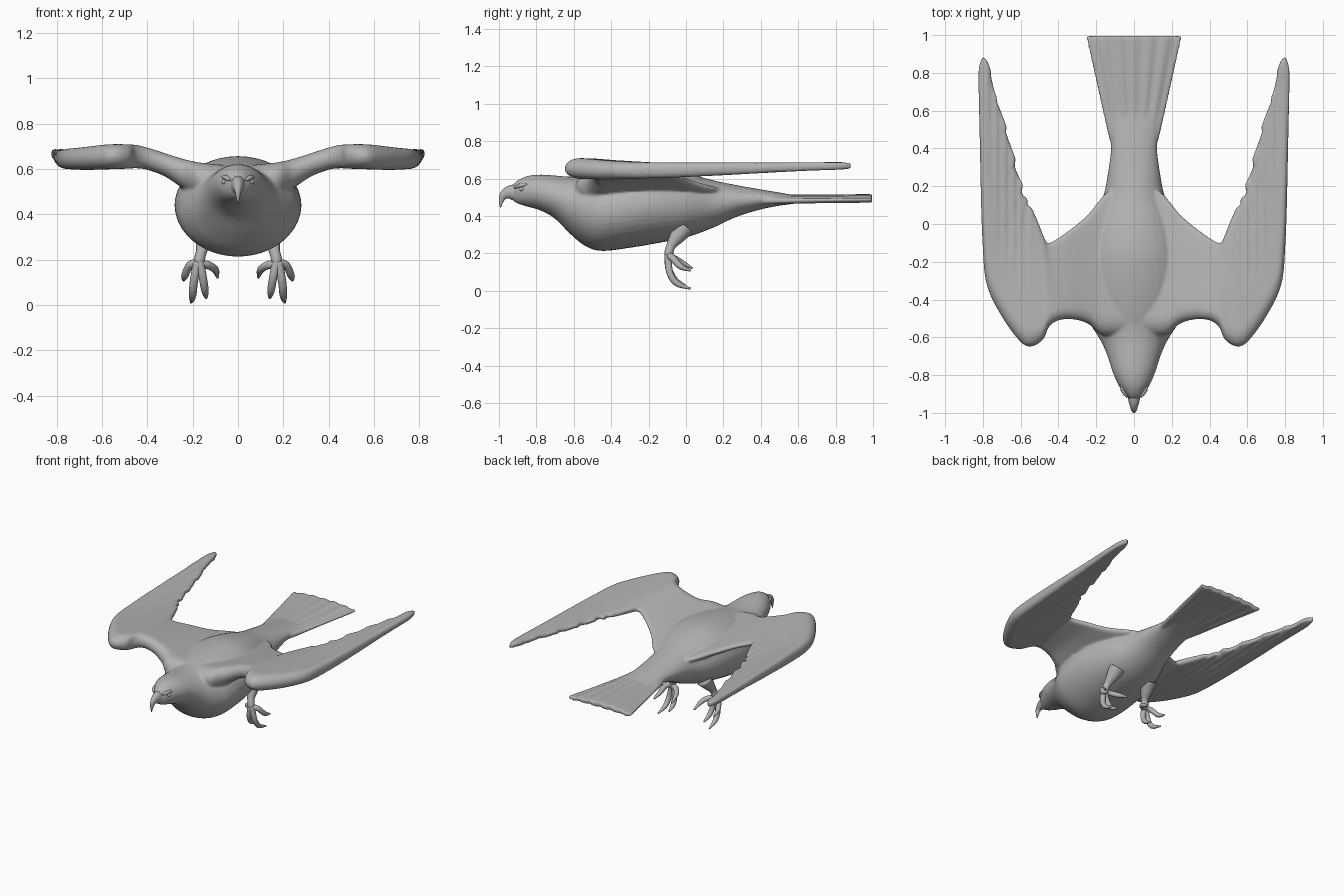
import bpy, bmesh, math
from mathutils import Vector

if "Cube" in bpy.data.objects:
    bpy.data.objects.remove(bpy.data.objects["Cube"])

grey = bpy.data.materials.new("plain grey")
grey.diffuse_color = (0.45, 0.45, 0.45, 1)
grey.use_nodes = True
grey.node_tree.nodes["Principled BSDF"].inputs["Base Color"].default_value = grey.diffuse_color


def smooth_rows(rows, steps):
    """Catmull-Rom interpolation through rows of numbers."""
    out, n = [], len(rows)
    for i in range(n - 1):
        a, b, c, d = (rows[max(0, min(n - 1, i + k))] for k in (-1, 0, 1, 2))
        for s in range(steps):
            t = s / steps
            out.append([0.5 * (2 * q + (r - p) * t + (2 * p - 5 * q + 4 * r - w) * t * t
                               + (3 * q - p - 3 * r + w) * t ** 3)
                        for p, q, r, w in zip(a, b, c, d)])
    out.append(list(rows[-1]))
    return out


def loft(bm, rings):
    """Skin closed rings of equal length and cap both ends."""
    vs = [[bm.verts.new(p) for p in ring] for ring in rings]
    n = len(vs[0])
    for a, b in zip(vs, vs[1:]):
        for i in range(n):
            j = (i + 1) % n
            bm.faces.new((a[i], a[j], b[j], b[i]))
    bm.faces.new(vs[0][::-1])
    bm.faces.new(vs[-1])


def tube(bm, points, sx=1.0, sides=12):
    """Tapered tube through rows of x, y, z, radius."""
    rows = smooth_rows(points, 5)
    rings = []
    for i, row in enumerate(rows):
        p = Vector(row[:3])
        t = (Vector(rows[min(i + 1, len(rows) - 1)][:3]) - Vector(rows[max(i - 1, 0)][:3])).normalized()
        u = Vector((1, 0, 0))
        u = (u - t * u.dot(t)).normalized()
        v = t.cross(u)
        r = max(row[3], 0.002)
        rings.append([p + r * (u * sx * math.cos(a) + v * math.sin(a))
                      for a in (math.tau * k / sides for k in range(sides))])
    loft(bm, rings)


def finish(name, bm):
    bmesh.ops.recalc_face_normals(bm, faces=bm.faces)
    me = bpy.data.meshes.new(name)
    bm.to_mesh(me)
    bm.free()
    me.materials.append(grey)
    me.shade_smooth()
    ob = bpy.data.objects.new(name, me)
    bpy.context.collection.objects.link(ob)
    return ob


# Head and torso: y, half width, bottom z, top z
TORSO = [(-.937, .006, .515, .53), (-.928, .024, .485, .562), (-.90, .05, .466, .59),
         (-.85, .084, .45, .613), (-.78, .114, .43, .621), (-.70, .14, .385, .616),
         (-.62, .175, .305, .61), (-.54, .225, .24, .613), (-.45, .265, .213, .63),
         (-.30, .28, .23, .65), (-.15, .265, .255, .655), (0, .225, .285, .63),
         (.14, .165, .335, .592), (.27, .138, .395, .565), (.40, .122, .435, .542),
         (.50, .125, .455, .525), (.60, .14, .468, .508)]
bm = bmesh.new()
angles = [math.tau * k / 40 for k in range(40)]
loft(bm, [[(w * math.cos(a), y, (lo + hi) / 2 + (hi - lo) / 2 * math.sin(a)) for a in angles]
          for y, w, lo, hi in smooth_rows(TORSO, 4)])

# Fanned tail with feather ridges: y, half width, centre z, half thickness
TAIL = [(.36, .10, .49, .03), (.45, .13, .492, .026), (.60, .165, .492, .02),
        (.80, .21, .494, .018), (.97, .248, .496, .018), (.996, .25, .496, .016)]
rings = []
for y, w, z, h in smooth_rows(TAIL, 8):
    ring = []
    for k in range(96):
        a = math.tau * k / 96
        c, s = math.cos(a), math.sin(a)
        ridge = 0.004 * math.cos(c * 6 * math.pi) * min(1, max(0, (y - .45) / .2))
        ring.append((w * c, y, z - .012 * c * c + ridge + h * math.copysign(abs(s) ** .5, s)))
    rings.append(ring)
loft(bm, rings)

# Wings: leading x, y, trailing x, y, front centre z, thickness, trailing z
WING = [(0, -.58, 0, .22, .55, .14, .53), (.16, -.59, .14, .17, .555, .16, .54),
        (.24, -.53, .25, .045, .58, .14, .575), (.32, -.505, .36, -.045, .62, .11, .615),
        (.40, -.51, .45, -.10, .648, .105, .64), (.45, -.545, .475, -.07, .655, .112, .65),
        (.48, -.61, .495, -.02, .655, .116, .65), (.54, -.648, .515, .03, .655, .118, .65),
        (.60, -.625, .53, .07, .652, .118, .65), (.70, -.49, .555, .13, .645, .108, .65),
        (.78, -.32, .575, .18, .643, .095, .65), (.802, -.10, .605, .28, .645, .085, .65),
        (.812, .20, .645, .42, .652, .07, .655), (.818, .50, .69, .57, .66, .052, .66),
        (.823, .70, .735, .70, .665, .044, .665), (.822, .82, .76, .82, .668, .04, .668),
        (.803, .885, .78, .87, .668, .03, .668)]
CHORD = 36


def wing_ring(row, u, side):
    lx, ly, tx, ty, zf, th, zt = row
    outer = min(1, max(0, (u - .45) / .15))
    reach = 1 - 0.07 * outer * ((u * 14) % 1) * (u < .92)      # notched feather tips
    top, bottom = [], []
    for k in range(CHORD + 1):
        t = (1 - math.cos(math.pi * k / CHORD)) / 2
        nose = math.sqrt(max(0, 1 - (1 - min(t / .14, 1)) ** 2))
        tail = math.sqrt(max(0, 1 - (1 - min((1 - t) / .04, 1)) ** 2))
        h = (th / 2 * (1 - t) ** .8 + .013 * t) * nose * tail + .0005
        q = t * reach
        x, y = lx + (tx - lx) * q, ly + (ty - ly) * q
        z = zf + (zt - zf) * q
        z += .0035 * outer * min(1, max(0, t - .25) * 4) * math.sin(math.tau * x / .045)
        top.append((side * x, y, z + h))
        bottom.append((side * x, y, z - h))
    return top + bottom[::-1]


wing_rows = smooth_rows(WING, 8)
for side in (1, -1):
    loft(bm, [wing_ring(r, i / (len(wing_rows) - 1), side) for i, r in enumerate(wing_rows)])

# Fuse torso, tail and wings into one soft skin
body = finish("body_wings_and_tail", bm)
remesh = body.modifiers.new("fuse", 'REMESH')
remesh.mode = 'VOXEL'
remesh.voxel_size = 0.008
remesh.use_smooth_shade = True
soften = body.modifiers.new("soften", 'SMOOTH')
soften.factor = 0.5
soften.iterations = 6

# Hooked beak
bm = bmesh.new()
tube(bm, [(0, -.895, .525, .05), (0, -.945, .525, .036), (0, -.976, .508, .023),
          (0, -.988, .48, .013), (0, -.992, .446, .003)], sx=.75, sides=16)
finish("beak", bm)

# Eyes under brow ridges
for side, label in ((1, "left"), (-1, "right")):
    bm = bmesh.new()
    tube(bm, [(side * .036, -.917, .551, .005), (side * .055, -.888, .562, .011),
              (side * .072, -.845, .568, .004)])
    finish(label + "_brow", bm)
    bm = bmesh.new()
    bmesh.ops.create_uvsphere(bm, u_segments=16, v_segments=10, radius=.012)
    bmesh.ops.translate(bm, verts=bm.verts, vec=(side * .06, -.878, .543))
    finish(label + "_eye", bm)

# Legs: shank and four curled toes ending in claws
SHANK = [(.135, -.01, .34, .055), (.148, -.05, .285, .04), (.16, -.08, .24, .025),
         (.17, -.092, .20, .024), (.173, -.092, .165, .02)]
TOES = [[(.17, -.095, .19), (.155, -.092, .12), (.145, -.06, .06), (.14, -.005, .03)],
        [(.178, -.095, .19), (.195, -.088, .10), (.20, -.05, .04), (.206, .025, .011)],
        [(.175, -.09, .185), (.212, -.072, .175), (.234, -.03, .13), (.24, .025, .108)],
        [(.168, -.09, .18), (.13, -.07, .175), (.10, -.03, .155), (.09, .035, .12)]]
for side, label in ((1, "left"), (-1, "right")):
    bm = bmesh.new()
    tube(bm, [(side * x, y, z, r) for x, y, z, r in SHANK])
    for toe in TOES:
        tube(bm, [(side * x, y, z, r) for (x, y, z), r in zip(toe, (.02, .018, .016, .005))])
    finish(label + "_leg", bm)
